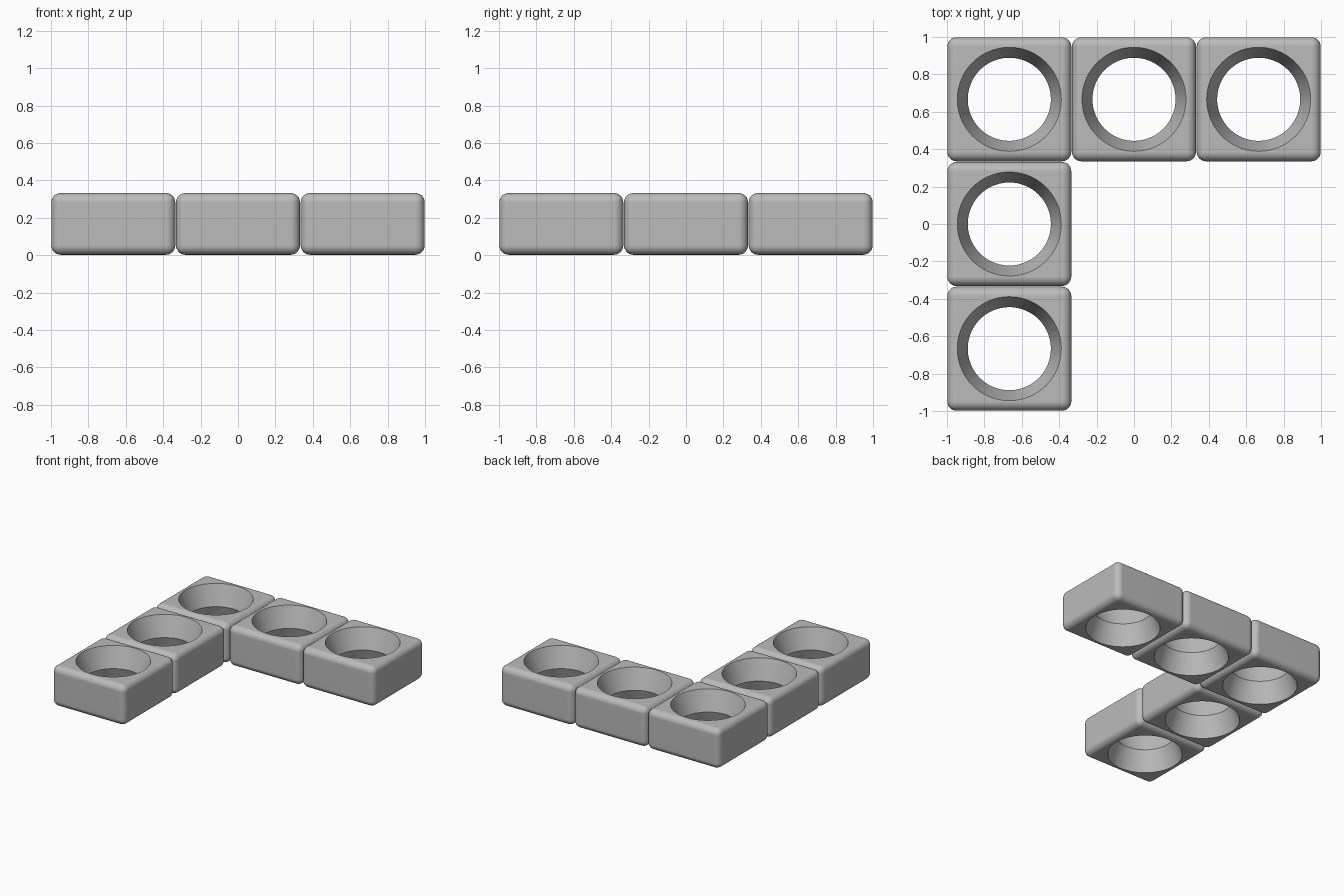
import bpy
import bmesh
import math

if "Cube" in bpy.data.objects:
    bpy.data.objects.remove(bpy.data.objects["Cube"], do_unlink=True)

PITCH = 2 / 3
SIZE = 0.663
HEIGHT = 0.33
BOTTOM = 0.002
RIM, WAIST = 0.278, 0.222

grey = bpy.data.materials.new("plain grey")
grey.use_nodes = True
grey.diffuse_color = (0.5, 0.5, 0.5, 1)
grey.node_tree.nodes["Principled BSDF"].inputs["Base Color"].default_value = (0.5, 0.5, 0.5, 1)


def add_object(name, bm):
    mesh = bpy.data.meshes.new(name)
    bm.to_mesh(mesh)
    bm.free()
    mesh.materials.append(grey)
    obj = bpy.data.objects.new(name, mesh)
    bpy.context.collection.objects.link(obj)
    return obj


# Rounded square block, centred on its own origin
bm = bmesh.new()
bmesh.ops.create_cube(bm, size=1)
bmesh.ops.scale(bm, vec=(SIZE, SIZE, HEIGHT), verts=bm.verts)
bmesh.ops.bevel(bm, geom=bm.edges[:], offset=0.05, segments=6, profile=0.5,
                affect='EDGES', clamp_overlap=True)
block = add_object("corner_block", bm)

# Hourglass cutter: two cones meeting at a narrow waist
reach = HEIGHT / 2 + 0.03
rim = WAIST + (RIM - WAIST) * reach / (HEIGHT / 2)
bm = bmesh.new()
rings = []
for z, radius in ((-reach, rim), (0, WAIST), (reach, rim)):
    ring = bmesh.ops.create_circle(bm, segments=96, radius=radius)["verts"]
    bmesh.ops.translate(bm, vec=(0, 0, z), verts=ring)
    rings.append(ring)
for low, high in zip(rings, rings[1:]):
    for i in range(len(low)):
        j = (i + 1) % len(low)
        bm.faces.new((low[i], low[j], high[j], high[i]))
bm.faces.new(rings[0])
bm.faces.new(rings[-1])
bmesh.ops.recalc_face_normals(bm, faces=bm.faces)
cutter = add_object("hole_cutter", bm)
cutter.hide_render = True

# Cut the hole, then smooth the rounded edges and bore
cut = block.modifiers.new("hole", 'BOOLEAN')
cut.operation = 'DIFFERENCE'
cut.solver = 'EXACT'
cut.object = cutter
bpy.ops.object.select_all(action='DESELECT')
block.select_set(True)
bpy.context.view_layer.objects.active = block
bpy.ops.object.modifier_apply(modifier=cut.name)
bpy.data.objects.remove(cutter, do_unlink=True)
bpy.ops.object.shade_smooth_by_angle(angle=math.radians(30))

# Lay the blocks out in an L: one arm along the back, one along the right side
layout = {
    "corner_block": (-1, 1),
    "back_middle_block": (0, 1),
    "back_end_block": (1, 1),
    "side_middle_block": (-1, 0),
    "side_end_block": (-1, -1),
}
for name, (column, row) in layout.items():
    part = block
    if name != block.name:
        part = bpy.data.objects.new(name, block.data)
        bpy.context.collection.objects.link(part)
    part.location = (column * PITCH, row * PITCH, BOTTOM + HEIGHT / 2)
    normals = part.modifiers.new("even shading", 'WEIGHTED_NORMAL')
    normals.keep_sharp = True
